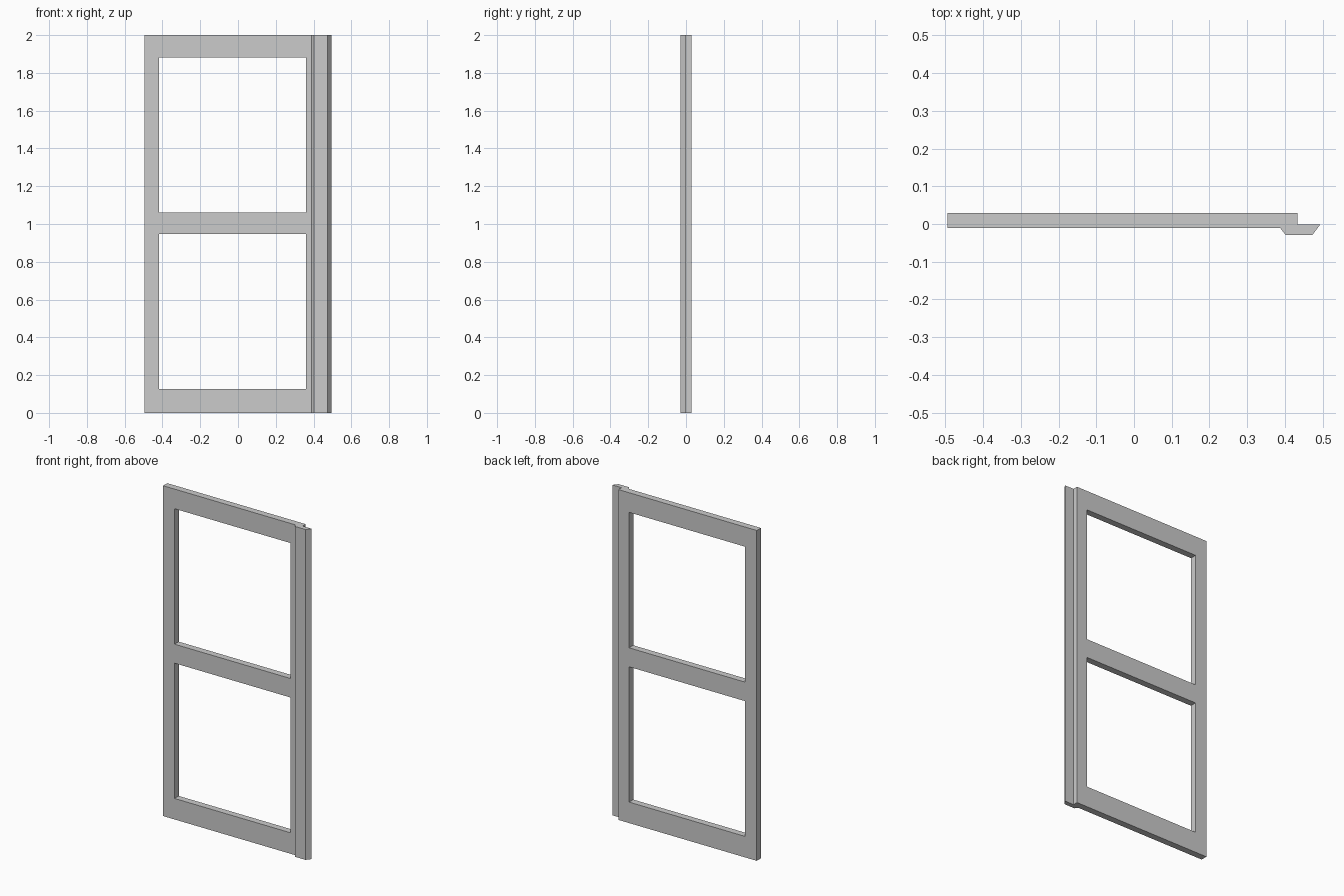
import bpy, bmesh
from mathutils import Vector

if "Cube" in bpy.data.objects:
    bpy.data.objects.remove(bpy.data.objects["Cube"])

HEIGHT = 2.0
FRONT, BACK = -0.011, 0.029            # faces of the main frame
OPEN_X = (-0.417, 0.361)               # clear opening
OPEN_Z = (0.127, 1.881)
RAIL_Z = (0.946, 1.061)                # middle rail


def extrude_plan(name, points, z0, z1):
    """Extrude a plan outline (x, y) from z0 up to z1."""
    bm = bmesh.new()
    face = bm.faces.new([bm.verts.new((x, y, z0)) for x, y in points])
    new = bmesh.ops.extrude_face_region(bm, geom=[face])["geom"]
    verts = [v for v in new if isinstance(v, bmesh.types.BMVert)]
    bmesh.ops.translate(bm, verts=verts, vec=Vector((0, 0, z1 - z0)))
    bmesh.ops.recalc_face_normals(bm, faces=bm.faces)
    mesh = bpy.data.meshes.new(name)
    bm.to_mesh(mesh)
    bm.free()
    obj = bpy.data.objects.new(name, mesh)
    bpy.context.collection.objects.link(obj)
    return obj


def box(name, xs, ys, zs):
    (x0, x1), (y0, y1) = xs, ys
    return extrude_plan(name, [(x0, y0), (x1, y0), (x1, y1), (x0, y1)], *zs)


# Door frame with the bevelled meeting strip on its right edge
profile = [(-0.494, FRONT), (0.388, FRONT), (0.402, -0.029), (0.473, -0.029),
           (0.494, -0.001), (0.433, -0.001), (0.433, BACK), (-0.494, BACK)]
frame = extrude_plan("door_frame", profile, 0, HEIGHT)

# Cut the opening through the frame
cutter = box("opening_cutter", OPEN_X, (-0.2, 0.2), OPEN_Z)
cutter.hide_render = True
cut = frame.modifiers.new("opening", 'BOOLEAN')
cut.operation = 'DIFFERENCE'
cut.solver = 'EXACT'
cut.object = cutter
bpy.context.view_layer.objects.active = frame
bpy.ops.object.modifier_apply(modifier=cut.name)
bpy.data.objects.remove(cutter)

# Middle rail dividing the two panes
box("middle_rail", OPEN_X, (FRONT, BACK), RAIL_Z)
